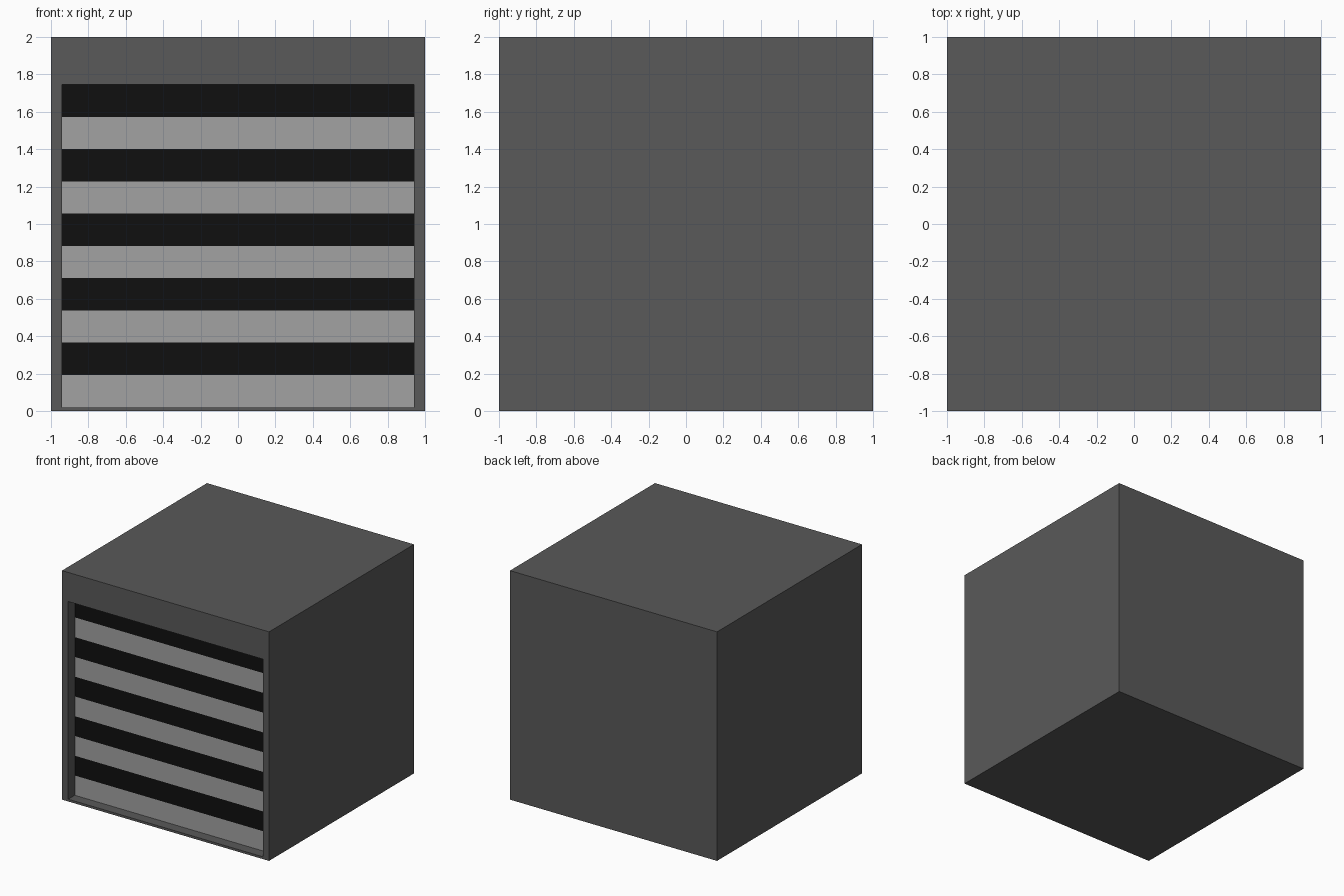
import bpy, bmesh

if "Cube" in bpy.data.objects:
    bpy.data.objects.remove(bpy.data.objects["Cube"])

X, Z0, Z1 = 0.94, 0.02, 1.746   # front opening
DEPTH = 0.09                    # how far the striped door is set back
BANDS = 10


def material(name, value):
    m = bpy.data.materials.new(name)
    m.diffuse_color = (value, value, value, 1)
    m.use_nodes = True
    m.node_tree.nodes["Principled BSDF"].inputs["Base Color"].default_value = m.diffuse_color
    return m


def finish(name, bm, mats):
    mesh = bpy.data.meshes.new(name)
    bm.to_mesh(mesh)
    bm.free()
    for m in mats:
        mesh.materials.append(m)
    obj = bpy.data.objects.new(name, mesh)
    bpy.context.collection.objects.link(obj)
    return obj


dark_grey = material("dark grey", 0.1)
light_grey = material("light grey", 0.36)
black = material("black", 0.005)

# Cube body with a shallow opening in the front
bm = bmesh.new()
bmesh.ops.create_cube(bm, size=2)
bmesh.ops.translate(bm, verts=bm.verts, vec=(0, 0, 1))
bm.normal_update()
front = min(bm.faces, key=lambda f: f.calc_center_median().y)
bmesh.ops.inset_individual(bm, faces=[front], thickness=0.1)
for v in front.verts:
    v.co.x = X if v.co.x > 0 else -X
    v.co.z = Z1 if v.co.z > 1 else Z0
back = bmesh.ops.extrude_discrete_faces(bm, faces=[front])["faces"][0]
bmesh.ops.translate(bm, verts=back.verts, vec=(0, DEPTH, 0))
bmesh.ops.delete(bm, geom=[back], context='FACES_ONLY')
finish("body", bm, [dark_grey])

# Striped door panel closing the back of the opening
bm = bmesh.new()
rows = []
for i in range(BANDS + 1):
    z = Z0 + (Z1 - Z0) * i / BANDS
    rows.append([bm.verts.new((x, DEPTH - 1, z)) for x in (-X, X)])
for i in range(BANDS):
    (a, b), (d, c) = rows[i], rows[i + 1]
    bm.faces.new((a, b, c, d)).material_index = i % 2
finish("striped_door", bm, [light_grey, black])
